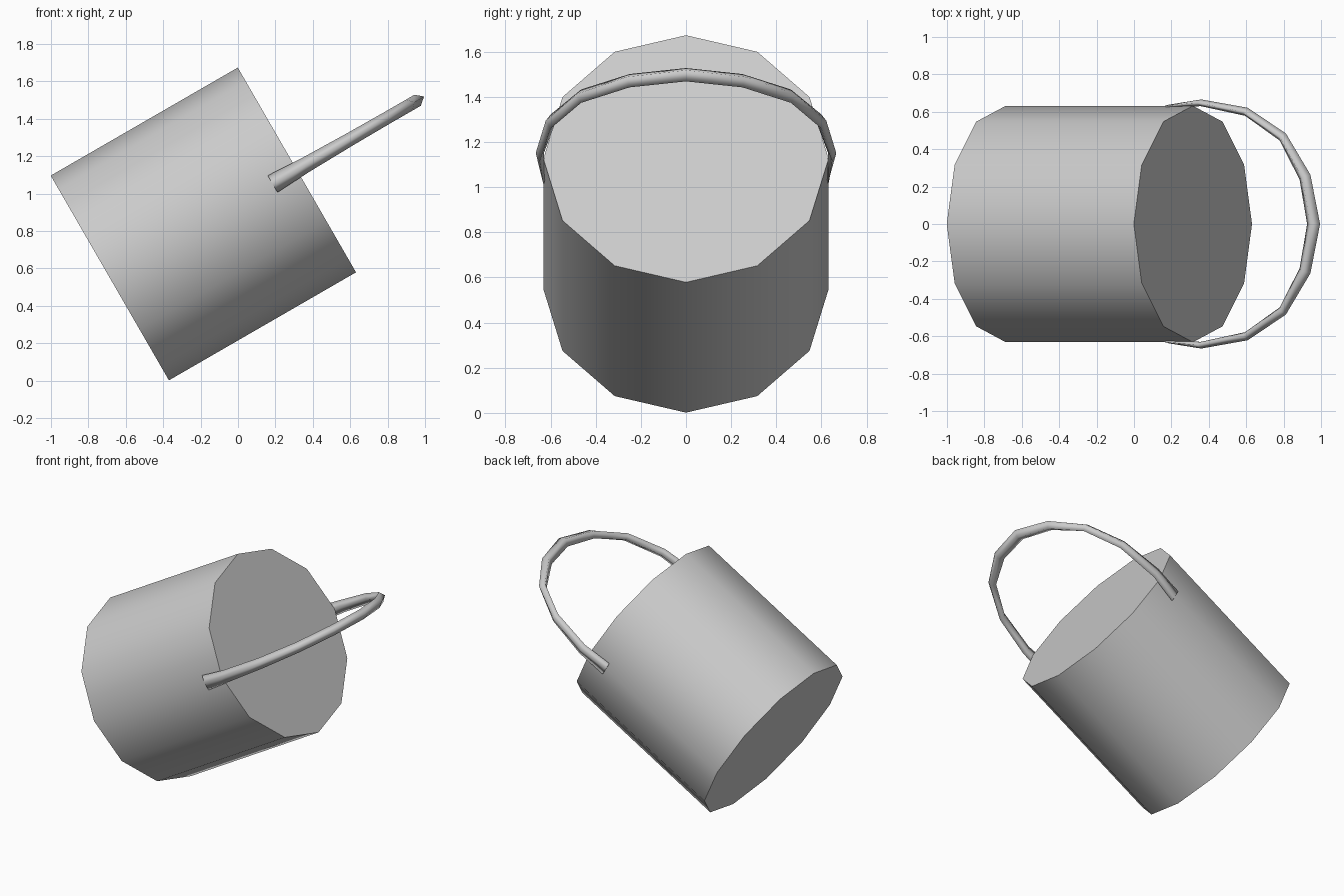
import bpy, bmesh, math
from mathutils import Matrix, Vector

if "Cube" in bpy.data.objects:
    bpy.data.objects.remove(bpy.data.objects["Cube"])

grey = bpy.data.materials.new("light_grey")
grey.diffuse_color = (0.6, 0.6, 0.6, 1)
grey.use_nodes = True
grey.node_tree.nodes["Principled BSDF"].inputs["Base Color"].default_value = grey.diffuse_color

# Local frame: z runs along the bucket axis, origin at the rim centre
RADIUS, LENGTH = 0.632, 1.155
TILT = Matrix.Translation((0.315, 0, 1.126)) @ Matrix.Rotation(math.radians(60), 4, 'Y')


def finish(name, bm):
    """Tilt the part into place and turn it into an object."""
    bmesh.ops.recalc_face_normals(bm, faces=bm.faces)
    bm.transform(TILT)
    mesh = bpy.data.meshes.new(name)
    bm.to_mesh(mesh)
    bm.free()
    mesh.materials.append(grey)
    ob = bpy.data.objects.new(name, mesh)
    bpy.context.collection.objects.link(ob)
    return ob


# Bucket body: closed twelve-sided drum, smooth wall with flat ends
bm = bmesh.new()
rings = [[bm.verts.new((RADIUS * math.cos(i * math.pi / 6),
                        RADIUS * math.sin(i * math.pi / 6), z)) for i in range(12)]
         for z in (-LENGTH, 0)]
for ring in rings:
    bm.faces.new(ring)
for i in range(12):
    j = (i + 1) % 12
    wall = bm.faces.new((rings[0][i], rings[0][j], rings[1][j], rings[1][i]))
    wall.smooth = True
for e in bm.edges:
    e.smooth = all(f.smooth for f in e.link_faces)
finish("bucket_body", bm)

# Handle: four-sided bail, flattened at both ends
# (sideways, along axis, half thickness, half width)
half = [(0.630, -0.150, 0.008, 0.052), (0.648, 0.050, 0.018, 0.042),
        (0.600, 0.330, 0.023, 0.036), (0.465, 0.555, 0.027, 0.034),
        (0.250, 0.692, 0.036, 0.034), (0.000, 0.745, 0.040, 0.034)]
path = half + [(-y, s, a, b) for y, s, a, b in reversed(half[:-1])]
bm = bmesh.new()
rings = []
for i, (y, s, thick, wide) in enumerate(path):
    before, after = path[max(i - 1, 0)], path[min(i + 1, len(path) - 1)]
    along = Vector((0, after[0] - before[0], after[1] - before[1])).normalized()
    across = Vector((0, along.z, -along.y))
    side = Vector((1, 0, 0))
    centre = Vector((0, y, s))
    rings.append([bm.verts.new(centre + d) for d in
                  (across * thick, side * wide, -across * thick, -side * wide)])
for a, b in zip(rings, rings[1:]):
    for i in range(4):
        j = (i + 1) % 4
        bm.faces.new((a[i], a[j], b[j], b[i])).smooth = True
for ring in (rings[0], rings[-1]):
    bm.faces.new(ring)
for e in bm.edges:
    e.smooth = all(f.smooth for f in e.link_faces)
finish("handle", bm)
